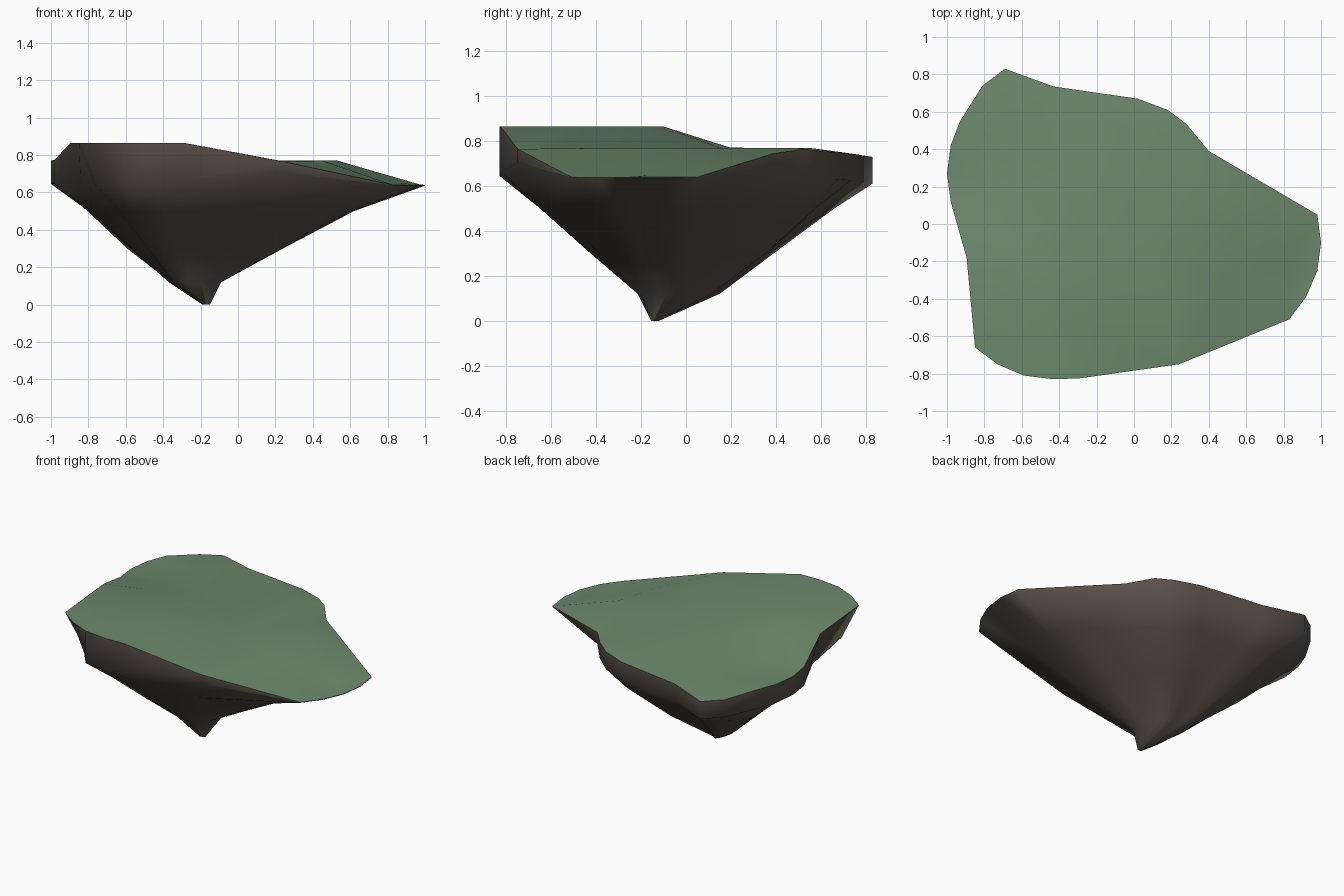
import bpy
from mathutils import Vector
from mathutils.geometry import delaunay_2d_cdt

if "Cube" in bpy.data.objects:
    bpy.data.objects.remove(bpy.data.objects["Cube"])

# Rim of the island, clockwise from the back left tip: x, y, z, cliff height
rim = [(-.69, .83, .73, .12), (-.43, .735, .745, .12), (.02, .67, .75, .12),
       (.18, .61, .755, .12), (.28, .535, .765, .11), (.40, .39, .745, .08),
       (.98, .05, .64, .004), (1, -.10, .64, .004), (.98, -.25, .64, .004),
       (.92, -.39, .64, .004), (.83, -.51, .64, .004), (.24, -.75, .765, .06),
       (-.29, -.825, .865, .2), (-.43, -.83, .865, .22), (-.59, -.81, .865, .22),
       (-.73, -.75, .865, .22), (-.85, -.66, .865, .22), (-.895, -.18, .865, .22),
       (-.98, .12, .775, .13), (-1, .27, .77, .125), (-.98, .42, .77, .125),
       (-.93, .55, .77, .13), (-.81, .74, .74, .12)]

# Terrace edges inside the rim
inner = [(-.65, -.10, .865), (-.42, -.22, .865), (-.29, -.5, .865),
         (-.7, .2, .77), (-.25, .15, .77), (.05, -.1, .77), (.22, -.5, .77),
         (.45, -.3, .77), (.53, -.02, .77), (.42, .2, .77), (.2, .48, .77),
         (-.1, .55, .77), (-.7, .5, .77), (.86, -.15, .65), (.78, -.38, .645)]

# Rock cross-sections going down: z, x min, x max, y min, y max, bulge
sections = [(.5, -.8, .62, -.65, .66, .3), (.3, -.575, .24, -.425, .39, .12),
            (.12, -.37, -.09, -.215, .15, 0), (0, -.19, -.15, -.155, -.12, 0)]
BULGED = {2, 3, 4, 5, 21}   # steeper back flanks
CORNER = {15: .93, 16: .9, 17: .94}   # undercut front left corner


def make_part(name, verts, faces, color, angle):
    mesh = bpy.data.meshes.new(name)
    mesh.from_pydata(verts, [], faces)
    mesh.update()
    obj = bpy.data.objects.new(name, mesh)
    bpy.context.collection.objects.link(obj)
    mat = bpy.data.materials.new(name)
    mat.diffuse_color = (*color, 1)
    mat.use_nodes = True
    mat.node_tree.nodes["Principled BSDF"].inputs["Base Color"].default_value = mat.diffuse_color
    mesh.materials.append(mat)
    bpy.ops.object.select_all(action='DESELECT')
    obj.select_set(True)
    bpy.context.view_layer.objects.active = obj
    bpy.ops.object.shade_smooth_by_angle(angle=angle)
    return obj


# Grass: triangulated terrain bounded by the rim
n = len(rim)
points = [p[:3] for p in rim] + inner
flat, _, tris, source, _, _ = delaunay_2d_cdt(
    [Vector(p[:2]) for p in points], [], [list(range(n))[::-1]], 1, 1e-5)
grass = [(v.x, v.y, points[s[0]][2]) for v, s in zip(flat, source)]
make_part("grass_top", grass, tris, (.15, .25, .15), .7)

# Rock: cliff below the rim, then sections tapering to the off-centre tip
rock = [p[:3] for p in rim]
for i, (x, y, z, cliff) in enumerate(rim):
    k = CORNER.get(i, 1)
    rock.append((x * k, y * k, z - cliff))
for z, x0, x1, y0, y1, bulge in sections:
    for i, (x, y, _, _) in enumerate(rim):
        k = CORNER.get(i, 1) if z > .2 else 1
        p = Vector((x0 + (x * k + 1) / 2 * (x1 - x0),
                    y0 + (y * k + .83) / 1.66 * (y1 - y0), z))
        if i in BULGED:
            p = p.lerp(Vector((x, y, z)), bulge)
        rock.append(p)
rings = len(sections) + 2
faces = [(r * n + i, r * n + (i + 1) % n, (r + 1) * n + (i + 1) % n, (r + 1) * n + i)
         for r in range(rings - 1) for i in range(n)]
faces.append(tuple(range((rings - 1) * n, rings * n)))
make_part("rock_base", rock, faces, (.1, .08, .065), 1.2)
